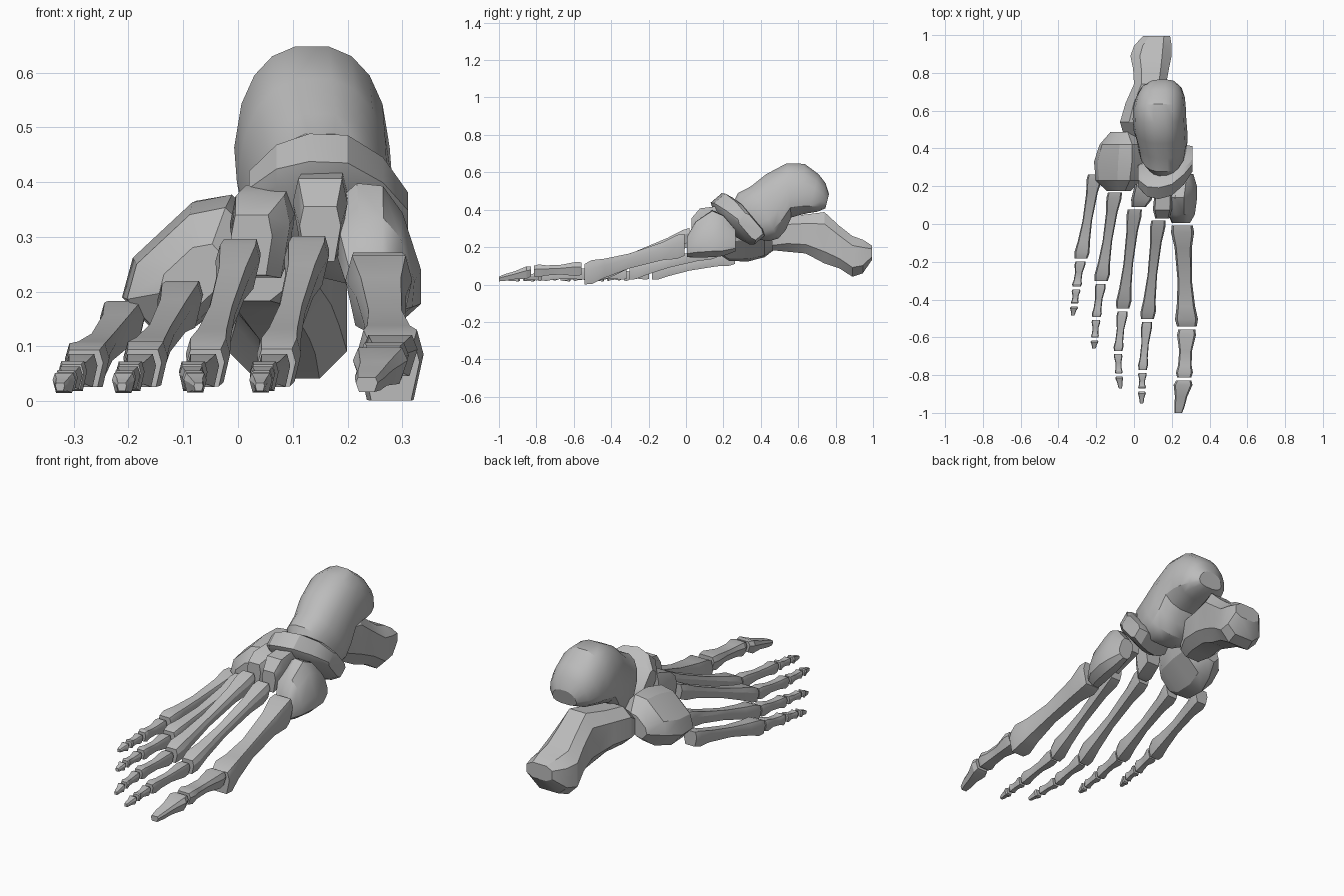
import bpy
import bmesh
from math import sin, cos, pi, radians
from mathutils import Vector

cube = bpy.data.objects.get("Cube")
if cube:
    bpy.data.objects.remove(cube, do_unlink=True)

# One plain grey for every bone
grey = bpy.data.materials.new("bone_grey")
grey.use_nodes = True
colour = (0.5, 0.5, 0.5, 1)
grey.diffuse_color = colour
grey.node_tree.nodes["Principled BSDF"].inputs["Base Color"].default_value = colour

parts = []


def power(value, exponent):
    return abs(value) ** exponent * (1 if value > 0 else -1)


def round_section(sides, squareness=0.8, taper=0.0):
    """Rounded outline one unit wide and high, narrower at the top by taper."""
    outline = []
    for i in range(sides):
        angle = 2 * pi * (i + 0.5) / sides
        across, up = power(cos(angle), squareness), power(sin(angle), squareness)
        outline.append((across * (1 - taper * up) / 2, up / 2))
    return outline


# Flat-topped outline of the long bones
SHAFT = [(-.5, .15), (-.4, .5), (.4, .5), (.5, .15), (.35, -.5), (-.35, -.5)]


def loft(name, stations, section, across=Vector((1, 0, 0)), up=Vector((0, 0, 1))):
    """Skin rings placed at (x, y, z, width, height, optional pitch)."""
    bm = bmesh.new()
    rings = []
    for x, y, z, width, height, *pitch in stations:
        angle = radians(pitch[0]) if pitch else 0
        ring_up = Vector((0, -sin(angle), cos(angle))) if pitch else up
        centre = Vector((x, y, z))
        rings.append([bm.verts.new(centre + across * (p * width) + ring_up * (q * height))
                      for p, q in section])
    count = len(section)
    for a, b in zip(rings, rings[1:]):
        for i in range(count):
            j = (i + 1) % count
            bm.faces.new((a[i], a[j], b[j], b[i]))
    bm.faces.new(rings[0])
    bm.faces.new(rings[-1])
    bmesh.ops.recalc_face_normals(bm, faces=bm.faces)
    mesh = bpy.data.meshes.new(name)
    bm.to_mesh(mesh)
    bm.free()
    mesh.materials.append(grey)
    obj = bpy.data.objects.new(name, mesh)
    bpy.context.collection.objects.link(obj)
    parts.append(obj)


def rolled(degrees):
    """Section axes leaning sideways around the foot's length."""
    r = radians(degrees)
    return Vector((cos(r), 0, sin(r))), Vector((-sin(r), 0, cos(r)))


# Thickness along each kind of long bone: (position, scale)
METATARSAL = [(0, .92), (.07, 1), (.22, .75), (.55, .62), (.8, .8), (.93, 1), (1, .85)]
PHALANX = [(0, .9), (.12, 1), (.45, .68), (.75, .72), (.9, .9), (1, .75)]
TIP = [(0, .8), (.14, 1), (.5, .65), (.8, .55), (1, .4)]


def long_bone(name, start, end, width, height, profile):
    start, end = Vector(start), Vector(end)
    gap = (end - start).normalized() * 0.008
    if profile is not TIP:
        end = end - gap
    start = start + gap
    stations = [(*start.lerp(end, t), width * s, height * s) for t, s in profile]
    loft(name, stations, SHAFT)


# Big toe: metatarsal and two phalanges
big = [(.255, 0, .215), (.28, -.55, .053), (.265, -.82, .072), (.235, -1, .03)]
long_bone("big_toe_metatarsal", big[0], big[1], .122, .128, METATARSAL)
long_bone("big_toe_phalanx", (.28, -.55, .085), big[2], .1, .075, PHALANX)
long_bone("big_toe_tip", big[2], big[3], .1, .066, TIP)

# Lesser toes: base of the metatarsal, then (x, y) of each joint out to the tip
lesser_toes = {
    "second": ((.13, .025, .268), (.07, -.51), (.045, -.78), (.042, -.88), (.04, -.95)),
    "third": ((.005, .085, .262), (-.06, -.455), (-.085, -.68), (-.08, -.8), (-.072, -.87)),
    "fourth": ((-.1, .175, .185), (-.175, -.31), (-.2, -.5), (-.208, -.61), (-.212, -.66)),
    "fifth": ((-.205, .27, .148), (-.282, -.19), (-.305, -.34), (-.315, -.43), (-.325, -.485)),
}
joint_heights = (.058, .044, .036, .026)
for toe, (base, *joints) in lesser_toes.items():
    points = [Vector((x, y, z)) for (x, y), z in zip(joints, joint_heights)]
    long_bone(toe + "_metatarsal", base, points[0], .081, .08, METATARSAL)
    long_bone(toe + "_near_phalanx", points[0], points[1], .058, .06, PHALANX)
    long_bone(toe + "_middle_phalanx", points[1], points[2], .046, .042, PHALANX)
    long_bone(toe + "_tip", points[2], points[3], .042, .036, TIP)

# Ankle bone: tilted head and neck rising into a smooth dome
loft("ankle_bone", [
    (.155, .325, .34, .19, .25, 35),
    (.15, .36, .36, .24, .31, 33),
    (.15, .42, .385, .26, .32, 28),
    (.14, .48, .44, .275, .32, 20),
    (.135, .55, .503, .275, .295, 5),
    (.135, .62, .508, .27, .28, -6),
    (.14, .68, .485, .25, .22, -16),
    (.145, .725, .465, .21, .16, -16),
    (.15, .755, .445, .13, .08, -14),
], round_section(16, .8, .18))

# Heel bone: narrow front, high ridge, blunt back end
loft("heel_bone", [
    (.02, .46, .24, .15, .12),
    (.03, .54, .27, .22, .2),
    (.05, .64, .27, .2, .22),
    (.085, .74, .25, .18, .29),
    (.09, .82, .2, .2, .24),
    (.09, .89, .15, .23, .23),
    (.1, .945, .15, .21, .19),
    (.12, .995, .17, .15, .08),
], round_section(8, .7))

# Boat-shaped bone: thick tilted band cupping the ankle head
loft("boat_bone", [
    (.02, .255, .36, .07, .12),
    (.07, .24, .365, .1, .22),
    (.13, .25, .36, .115, .28),
    (.2, .275, .35, .115, .3),
    (.265, .315, .33, .105, .25),
    (.31, .345, .31, .075, .15),
], round_section(8, .4), Vector((0, .76, .65)), Vector((0, -.65, .76)))

# Outer block bone, sloping down to the outside
loft("outer_block_bone", [
    (-.08, .175, .225, .14, .09),
    (-.085, .23, .24, .26, .16),
    (-.08, .33, .25, .29, .18),
    (-.065, .42, .26, .25, .18),
    (-.065, .488, .255, .13, .08),
], round_section(8, .7), *rolled(43))

# Three wedge bones behind the inner metatarsals
loft("inner_wedge_bone", [
    (.248, .005, .2, .09, .11),
    (.252, .05, .24, .125, .2),
    (.258, .14, .272, .13, .265),
    (.266, .2, .262, .115, .23),
    (.272, .265, .235, .075, .12),
], round_section(10, .75), *rolled(18))
loft("middle_wedge_bone", [
    (.15, .03, .305, .075, .1),
    (.15, .075, .342, .1, .13),
    (.155, .18, .36, .09, .12),
], SHAFT)
loft("outer_wedge_bone", [
    (.025, .09, .285, .075, .11),
    (.04, .13, .3, .11, .15),
    (.055, .21, .325, .1, .14),
], SHAFT)

# Soft shading on rounded bones, crisp edges on faceted ones
bpy.ops.object.select_all(action='DESELECT')
for obj in parts:
    obj.select_set(True)
bpy.context.view_layer.objects.active = parts[0]
bpy.ops.object.shade_smooth_by_angle(angle=radians(30))
